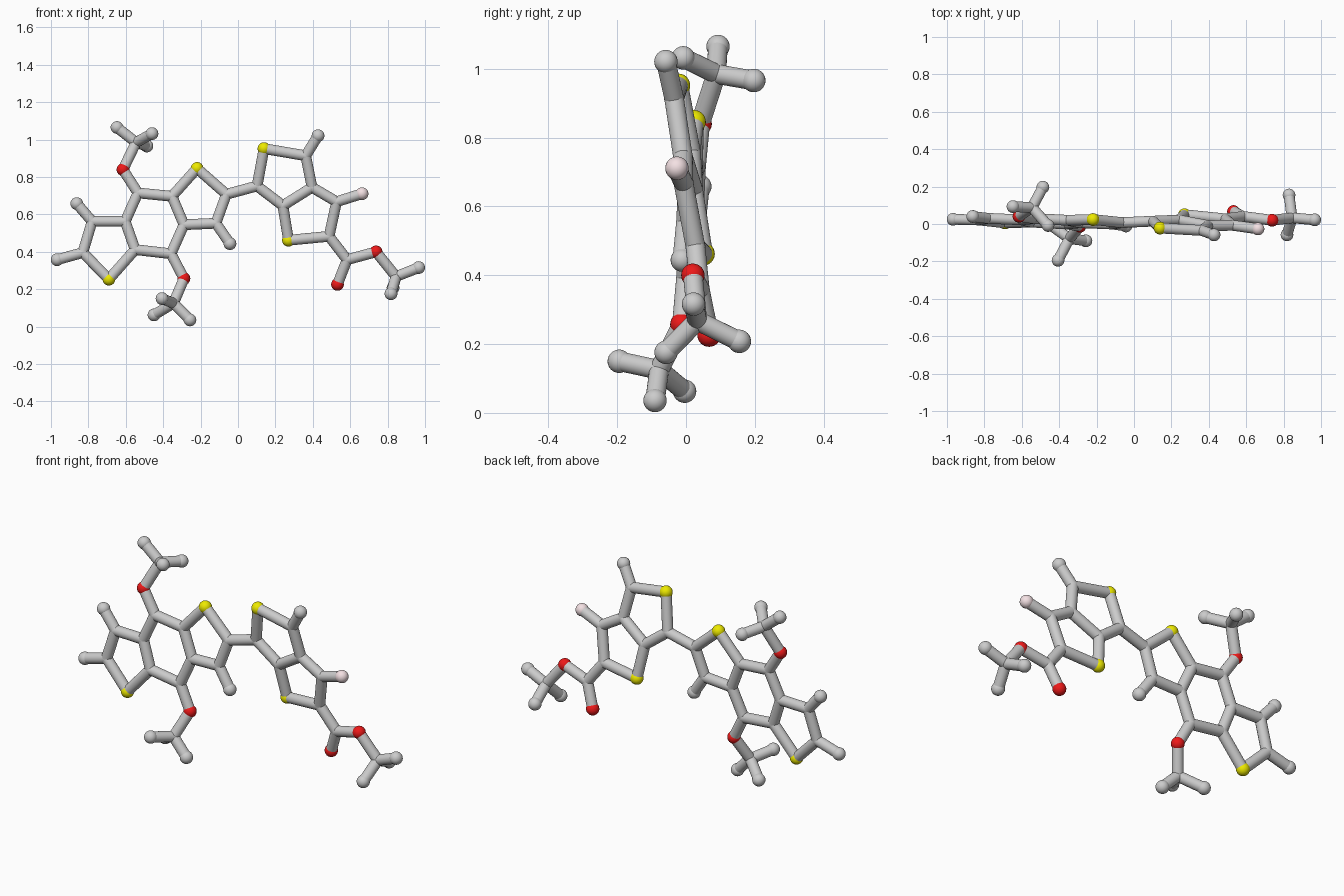
import bpy
from mathutils import Vector

if "Cube" in bpy.data.objects:
    bpy.data.objects.remove(bpy.data.objects["Cube"])

BALL, JOINT, STICK = 0.034, 0.029, 0.0285


def material(name, rgb):
    m = bpy.data.materials.new(name)
    m.diffuse_color = (*rgb, 1)
    m.use_nodes = True
    m.node_tree.nodes["Principled BSDF"].inputs["Base Color"].default_value = m.diffuse_color
    return m


# Colours for non-grey atoms; carbon and hydrogen stay grey
KINDS = {
    "S": ("sulfur_ball", BALL, material("yellow", (0.85, 0.82, 0.0))),
    "O": ("oxygen_ball", BALL, material("red", (0.85, 0.01, 0.01))),
    "F": ("fluorine_ball", BALL, material("pale_pink", (0.9, 0.75, 0.77))),
    "H": ("hydrogen_ball", BALL, None),
    "C": ("carbon_joint", JOINT, None),
}
meshes = {}


def ball(kind, pos):
    name, radius, mat = KINDS[kind]
    if kind not in meshes:
        bpy.ops.mesh.primitive_uv_sphere_add(segments=24, ring_count=16, radius=radius, location=pos)
        ob = bpy.context.object
        bpy.ops.object.shade_smooth()
        if mat:
            ob.data.materials.append(mat)
        meshes[kind] = ob.data
        ob.name = name
    else:
        ob = bpy.data.objects.new(name, meshes[kind])
        ob.location = pos
        bpy.context.collection.objects.link(ob)


def stick(a, b):
    d = b - a
    bpy.ops.mesh.primitive_cylinder_add(vertices=24, radius=STICK, depth=d.length, location=(a + b) / 2)
    ob = bpy.context.object
    ob.rotation_mode = 'QUATERNION'
    ob.rotation_quaternion = d.to_track_quat('Z', 'Y')
    ob.name = "bond_stick"
    bpy.ops.object.shade_smooth_by_angle()


# Left fused three-ring unit: (x, z), lying in one slightly tilted plane
left = {
    "H1": (-.967, .358), "C1": (-.83, .396), "C2": (-.78, .563), "H2": (-.862, .658),
    "S1": (-.69, .254), "C3": (-.55, .412), "C4": (-.603, .563), "C5": (-.535, .715),
    "O1": (-.615, .84), "C6": (-.353, .697), "S2": (-.219, .846), "C7": (-.062, .708),
    "C8": (-.118, .553), "H3": (-.043, .444), "C9": (-.289, .545), "C10": (-.358, .39),
    "O2": (-.289, .257),
}
# Right fused two-ring unit with ester branch
right = {
    "C11": (.102, .752), "S3": (.139, .952), "C12": (.362, .914), "H4": (.428, 1.021),
    "C13": (.396, .745), "C14": (.24, .647), "S4": (.27, .462), "C15": (.487, .483),
    "C16": (.527, .668), "F1": (.663, .711), "C17": (.583, .358), "O3": (.532, .226),
    "O4": (.738, .4),
}
atoms = {k: Vector((x, -.042 - .045 * x + .066 * z, z)) for k, (x, z) in left.items()}
atoms |= {k: Vector((x, .151 - .086 * x - .169 * z, z)) for k, (x, z) in right.items()}

# Bonds written as chains of atoms
chains = ["H1 C1 C2 H2", "C1 S1 C3 C4 C2", "C4 C5 O1", "C5 C6 S2 C7 C8 H3", "C8 C9 C6",
          "C9 C10 O2", "C10 C3", "C7 C11 S3 C12 H4", "C12 C13 C14 C11",
          "C14 S4 C15 C16 C13", "C16 F1", "C15 C17 O3", "C17 O4"]

# Methyl groups: oxygen they hang on, centre, three hydrogens
methyls = [
    ("O1", (-.545, .088, .985), (-.647, .093, 1.065), (-.487, .197, .966), (-.46, -.008, 1.032)),
    ("O2", (-.345, -.078, .125), (-.406, -.194, .15), (-.257, -.09, .036), (-.449, -.004, .063)),
    ("O4", (.845, .033, .268), (.966, .022, .316), (.818, -.058, .176), (.829, .155, .208)),
]
for i, (oxygen, centre, *hydrogens) in enumerate(methyls):
    c = f"C_m{i}"
    atoms[c] = Vector(centre)
    chains.append(f"{oxygen} {c}")
    for j, h in enumerate(hydrogens):
        atoms[f"H_m{i}{j}"] = Vector(h)
        chains.append(f"{c} H_m{i}{j}")

for name, pos in atoms.items():
    ball(name[0], pos)
for chain in chains:
    names = chain.split()
    for a, b in zip(names, names[1:]):
        stick(atoms[a], atoms[b])
